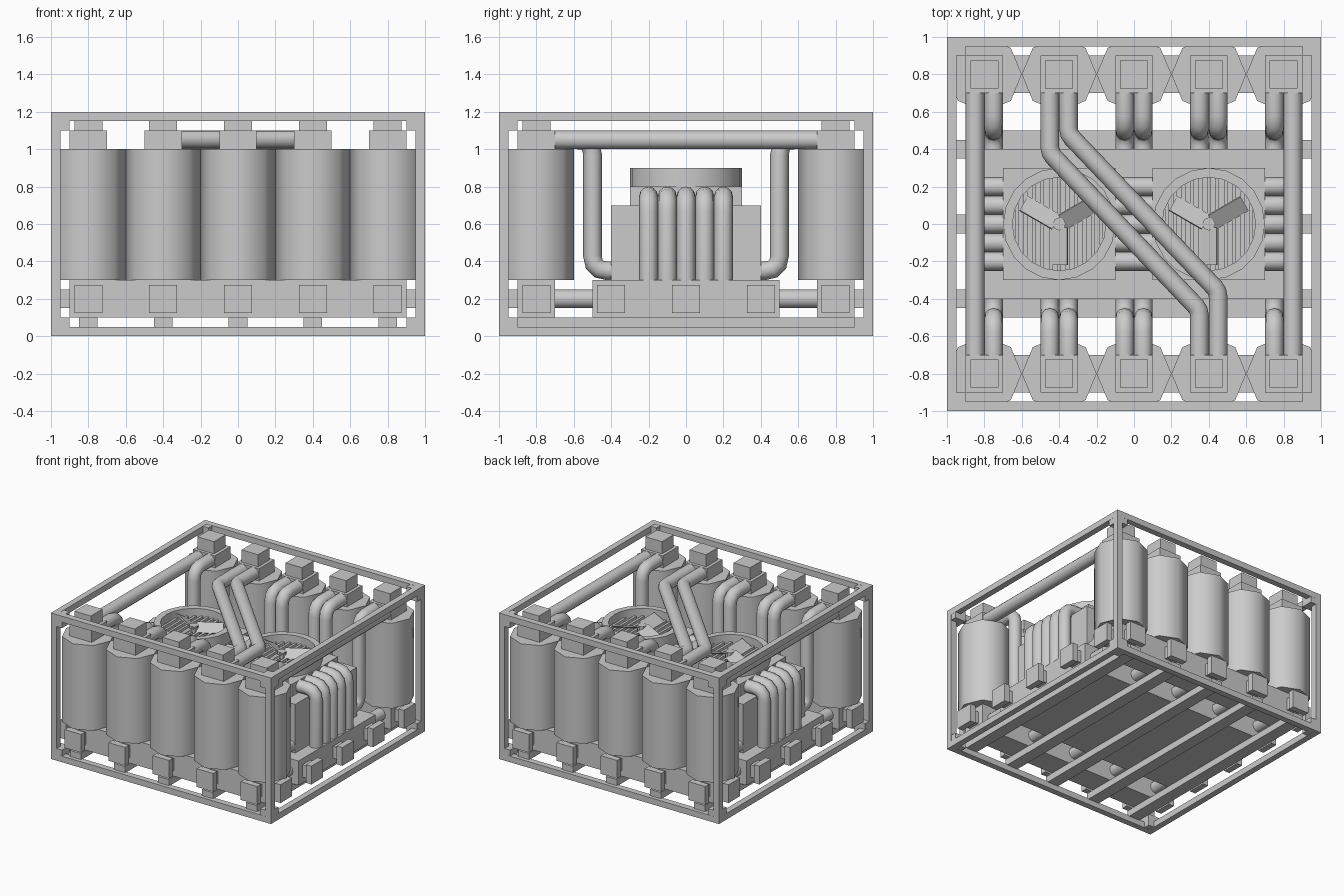
import bpy, math
from mathutils import Vector, Matrix

if "Cube" in bpy.data.objects:
    bpy.data.objects.remove(bpy.data.objects["Cube"])

XS = (-0.8, -0.4, 0.0, 0.4, 0.8)


def mesh_object(name, verts, faces):
    me = bpy.data.meshes.new(name)
    me.from_pydata(verts, [], faces)
    ob = bpy.data.objects.new(name, me)
    bpy.context.collection.objects.link(ob)
    return ob


def box(name, x0, x1, y0, y1, z0, z1):
    (x0, x1), (y0, y1) = sorted((x0, x1)), sorted((y0, y1))
    v = [(x, y, z) for x in (x0, x1) for y in (y0, y1) for z in (z0, z1)]
    f = [(0, 1, 3, 2), (4, 6, 7, 5), (0, 4, 5, 1), (2, 3, 7, 6), (0, 2, 6, 4), (1, 5, 7, 3)]
    return mesh_object(name, v, f)


def smooth(ob, angle):
    bpy.ops.object.select_all(action='DESELECT')
    ob.select_set(True)
    bpy.context.view_layer.objects.active = ob
    bpy.ops.object.shade_smooth_by_angle(angle=math.radians(angle))


def lathe(name, centre, profile, sides, angle, closed=False):
    """Spin (r, z) points about z; ends are capped unless the profile is closed."""
    n = len(profile)
    v = [(centre[0] + r * math.cos(2 * math.pi * i / sides),
          centre[1] + r * math.sin(2 * math.pi * i / sides), z)
         for i in range(sides) for r, z in profile]
    f = []
    for i in range(sides):
        a, b = i * n, (i + 1) % sides * n
        for j in range(n if closed else n - 1):
            k = (j + 1) % n
            f.append((a + j, b + j, b + k, a + k))
    if not closed:
        f.append([i * n for i in reversed(range(sides))])
        f.append([i * n + n - 1 for i in range(sides)])
    ob = mesh_object(name, v, f)
    smooth(ob, angle)
    return ob


def pipe(name, pts, bend=0.08, steps=3):
    """Round tube along a path with filleted corners."""
    pts = [Vector(p) for p in pts]
    path = [pts[0]]
    for a, b, c in zip(pts, pts[1:], pts[2:]):
        p, q = b + (a - b).normalized() * bend, b + (c - b).normalized() * bend
        for i in range(steps + 1):
            t = i / steps
            path.append(p * (1 - t) ** 2 + b * 2 * t * (1 - t) + q * t * t)
    path.append(pts[-1])
    cu = bpy.data.curves.new(name, 'CURVE')
    cu.dimensions = '3D'
    cu.bevel_depth = 0.05
    cu.bevel_resolution = 4
    cu.use_fill_caps = True
    sp = cu.splines.new('POLY')
    sp.points.add(len(path) - 1)
    for pt, co in zip(sp.points, path):
        pt.co = (*co, 1)
    sp.use_smooth = True
    bpy.context.collection.objects.link(bpy.data.objects.new(name, cu))


# Outer frame: twelve bars and corner cubes
for s in (-1, 1):
    for z in (0, 1.15):
        box("frame_bar_x", -0.95, 0.95, s * 0.95, s, z, z + 0.05)
        box("frame_bar_y", s * 0.95, s, -0.95, 0.95, z, z + 0.05)
    for t in (-1, 1):
        box("frame_post", s * 0.95, s, t * 0.95, t, 0, 1.2)
        for z in (0, 1.1):
            box("frame_corner", s * 0.9, s * 0.999, t * 0.9, t * 0.999, z + 0.001, z + 0.099)

# Floor beams
for x in XS:
    box("floor_beam", x - 0.05, x + 0.05, -0.97, 0.97, 0.045, 0.1)

# Base blocks
box("centre_base", -0.9, 0.9, -0.5, 0.5, 0.1, 0.3)
for s in (-1, 1):
    box("tank_base", -0.9, 0.9, s * 0.7, s * 0.9, 0.1, 0.3)
    # Square connectors around the outside
    for c in XS:
        box("connector_neck", c - 0.05, c + 0.05, s * 0.9, s * 0.95, 0.15, 0.25)
        box("connector_head", c - 0.075, c + 0.075, s * 0.95, s, 0.125, 0.275)
        box("side_connector_neck", s * 0.9, s * 0.95, c - 0.05, c + 0.05, 0.15, 0.25)
        box("side_connector_head", s * 0.95, s, c - 0.075, c + 0.075, 0.125, 0.275)
        # Link pipes, tanks and tank caps
        pipe("base_link_pipe", [(c, s * 0.48, 0.2), (c, s * 0.72, 0.2)])
        lathe("tank", (c, s * 0.8), [(0.2, 0.3), (0.2, 1.0)], 8, 50)
        box("tank_cap", c - 0.1, c + 0.1, s * 0.7, s * 0.9, 1.0, 1.1)
        box("tank_connector", c - 0.075, c + 0.075, s * 0.725, s * 0.875, 1.1, 1.2)

# Central machine body
box("machine_body", -0.8, 0.8, -0.4, 0.4, 0.3, 0.7)

# Fan units
for cx in (-0.4, 0.4):
    box("fan_housing", cx - 0.3, cx + 0.3, -0.3, 0.3, 0.7, 0.8)
    lathe("fan_ring", (cx, 0), [(0.3, 0.8), (0.3, 0.9), (0.25, 0.9), (0.25, 0.8)], 20, 30, True)
    for i in range(-5, 6):
        x = i * 0.045
        h = math.sqrt(0.25 ** 2 - x * x)
        box("fan_slat", cx + x - 0.01, cx + x + 0.01, -h, h, 0.8, 0.84)
    lathe("fan_hub", (cx, 0), [(0.035, 0.8), (0.035, 0.88)], 8, 30)
    for a in (30, 150, 270):
        blade = box("fan_blade", 0.02, 0.22, -0.05, 0.05, -0.005, 0.005)
        blade.matrix_world = (Matrix.Translation((cx, 0, 0.86))
                              @ Matrix.Rotation(math.radians(a), 4, 'Z')
                              @ Matrix.Rotation(math.radians(30), 4, 'X'))

# Coolant pipes between the fans and down both ends
for i in range(-2, 3):
    y = i * 0.1
    pipe("fan_link_pipe", [(-0.12, y, 0.75), (0.12, y, 0.75)])
    for s in (-1, 1):
        pipe("end_pipe", [(s * 0.68, y, 0.75), (s * 0.85, y, 0.75), (s * 0.85, y, 0.29)])

# Drop pipes from tank caps to the machine body
for s, xs in ((1, (-0.75, -0.05, 0.05, 0.35, 0.45, 0.75)),
              (-1, (-0.75, -0.45, -0.35, -0.05, 0.05, 0.75))):
    for x in xs:
        pipe("drop_pipe", [(x, s * 0.7, 1.05), (x, s * 0.5, 1.05),
                           (x, s * 0.5, 0.35), (x, s * 0.39, 0.35)])

# Overhead pipes joining the two tank rows
for s in (-1, 1):
    pipe("overhead_pipe", [(s * 0.85, -0.7, 1.05), (s * 0.85, 0.7, 1.05)])
pipe("diagonal_pipe", [(-0.45, 0.7, 1.05), (-0.45, 0.38, 1.05), (0.35, -0.46, 1.05), (0.35, -0.7, 1.05)], 0.03, 2)
pipe("diagonal_pipe", [(-0.35, 0.7, 1.05), (-0.35, 0.48, 1.05), (0.45, -0.36, 1.05), (0.45, -0.7, 1.05)], 0.03, 2)
